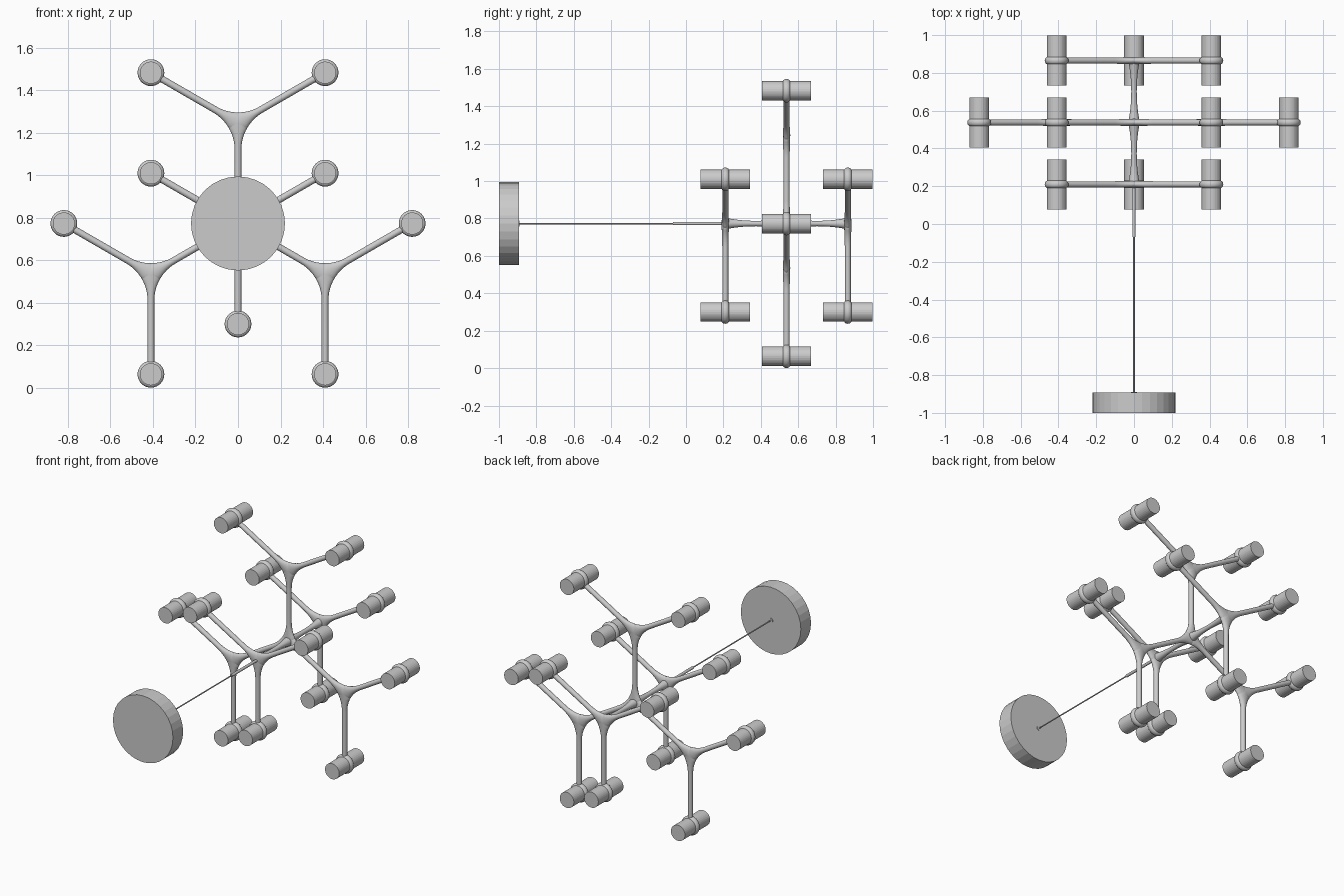
import bpy, math
from mathutils import Vector

if "Cube" in bpy.data.objects:
    bpy.data.objects.remove(bpy.data.objects["Cube"])

R, FIL = 0.016, 0.2          # arm radius, hub fillet radius
STEP = 0.473                 # hub-to-hub spacing
CZ = 0.773                   # height of the central axis
LAYERS = {"front": 0.21, "middle": 0.5375, "rear": 0.865}
T = (FIL + R) / math.tan(math.radians(60))   # fillet reach along an arm


def loft(name, origin, direction, sections, sides=32, smooth=True):
    """Elliptical tube; sections are (distance, width radius, depth radius)."""
    d = Vector(direction).normalized()
    depth = Vector((0, 0, 1)) if abs(d.y) > 0.9 else Vector((0, 1, 0))
    side = depth.cross(d)
    verts, faces = [], []
    for t, a, b in sections:
        for i in range(sides):
            k = 2 * math.pi * i / sides
            verts.append(Vector(origin) + d * t + side * a * math.cos(k) + depth * b * math.sin(k))
    for s in range(len(sections) - 1):
        for i in range(sides):
            j = (i + 1) % sides
            faces.append((s * sides + i, s * sides + j, (s + 1) * sides + j, (s + 1) * sides + i))
    faces.append(tuple(reversed(range(sides))))
    faces.append(tuple(range((len(sections) - 1) * sides, len(sections) * sides)))
    me = bpy.data.meshes.new(name)
    me.from_pydata(verts, [], faces)
    ob = bpy.data.objects.new(name, me)
    bpy.context.collection.objects.link(ob)
    if smooth:
        bpy.ops.object.select_all(action='DESELECT')
        ob.select_set(True)
        bpy.context.view_layer.objects.active = ob
        bpy.ops.object.shade_smooth_by_angle(angle=math.radians(40))
    return ob


def lathe(name, profile, sides=32, smooth=True, x=0, z=CZ):
    return loft(name, (x, 0, z), (0, 1, 0), [(y, r, r) for y, r in profile], sides, smooth)


def polar(p, deg, dist=STEP):
    a = math.radians(deg)
    return (p[0] + dist * math.cos(a), p[1] + dist * math.sin(a))


def flare(t):
    return R if t >= T else R + FIL - math.sqrt(FIL ** 2 - (T - max(t, 0.025)) ** 2)


def arm(name, p, deg, y, both_ends=False):
    """Arm from hub p that widens into the hub (and into the next hub)."""
    ts = [0] + [0.025 + (T - 0.025) * i / 8 for i in range(9)]
    secs = [(t, flare(t), R + 0.004 * max(0, 1 - t / T)) for t in ts]
    if both_ends:
        secs += [(STEP - t, a, b) for t, a, b in reversed(secs)]
    else:
        secs.append((STEP - 0.03, R, R))
    a = math.radians(deg)
    loft(name, (p[0], y, p[1]), (math.cos(a), 0, math.sin(a)), secs, 20)


def lamp(name, p, y):
    """Flat-ended lamp cylinder with a rounded collar."""
    lathe(name + "_cylinder", [(y - 0.132, 0.052), (y + 0.132, 0.052)], 32, False, p[0], p[1])
    ring = [(y - 0.02 * math.cos(k), 0.047 + 0.016 * math.sin(k))
            for k in (math.pi * i / 10 for i in range(11))]
    lathe(name + "_collar", ring, 32, True, p[0], p[1])


centre = (0, CZ)

# Front and rear three-armed branches
for layer in ("front", "rear"):
    for i, deg in enumerate((30, 150, 270)):
        name = f"{layer}_{i + 1}"
        arm(name + "_arm", centre, deg, LAYERS[layer])
        lamp(name + "_lamp", polar(centre, deg), LAYERS[layer])

# Middle branch: three arms, each forking into two
y = LAYERS["middle"]
for i, deg in enumerate((90, 210, 330)):
    hub = polar(centre, deg)
    arm(f"middle_{i + 1}_arm", centre, deg, y, True)
    for side, turn in (("a", 60), ("b", -60)):
        name = f"middle_{i + 1}{side}"
        arm(name + "_arm", hub, deg + turn, y)
        lamp(name + "_lamp", polar(hub, deg + turn), y)

# Flared spine joining the three hubs
f, m, b = LAYERS.values()
spine = []
for start, end in ((f, m), (m, b)):
    for i in range(13):
        u = i / 12
        if start == m and i == 0:
            continue
        spine.append((start + (end - start) * u, 0.0145 + 0.017 * abs(2 * u - 1) ** 2.2))
lathe("spine", [(f - 0.016, 0.02)] + spine + [(b + 0.016, 0.02)], 20)

# Suspension: sleeve, thin cable, canopy and its cable grommet
lathe("sleeve", [(-0.07, 0.009), (f, 0.009)], 16)
lathe("cable", [(-0.9, 0.004), (-0.06, 0.004)], 12)
lathe("canopy", [(-1.0, 0.221), (-0.893, 0.221)], 32, False)
lathe("canopy_grommet", [(-0.895, 0.016), (-0.889, 0.016), (-0.889, 0.006)], 20)
